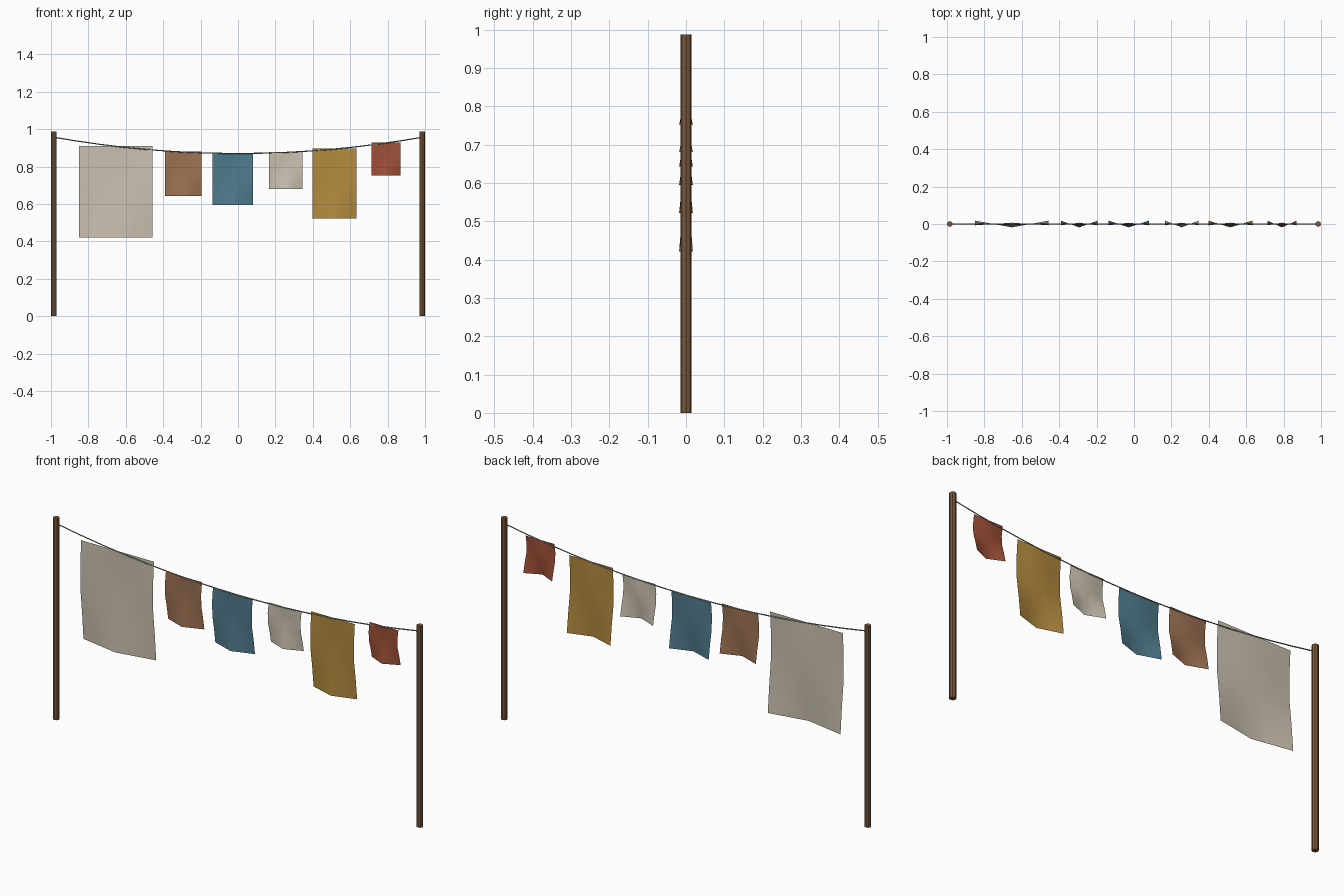
import bpy
import bmesh
import math

default = bpy.data.objects.get("Cube")
if default:
    bpy.data.objects.remove(default, do_unlink=True)


def material(name, rgb):
    mat = bpy.data.materials.new(name)
    mat.use_nodes = True
    color = (*rgb, 1)
    mat.diffuse_color = color
    bsdf = mat.node_tree.nodes["Principled BSDF"]
    bsdf.inputs["Base Color"].default_value = color
    bsdf.inputs["Roughness"].default_value = 0.9
    return mat


wood = material("pole wood", (0.20, 0.10, 0.045))
cord = material("cord grey", (0.25, 0.24, 0.22))
linen = material("linen", (0.60, 0.54, 0.44))
brown = material("brown cloth", (0.34, 0.17, 0.085))
blue = material("blue cloth", (0.08, 0.20, 0.27))
ochre = material("ochre cloth", (0.46, 0.26, 0.05))
red = material("red cloth", (0.35, 0.08, 0.04))

POLE_X, POLE_R, POLE_H = 0.985, 0.015, 0.987


def line_z(x):
    """Height of the sagging cord at x."""
    return 0.87 + 0.087 * (x / POLE_X) ** 2


# Poles
for side, x in (("left", POLE_X), ("right", -POLE_X)):
    bpy.ops.mesh.primitive_cylinder_add(vertices=8, radius=POLE_R, depth=POLE_H,
                                        location=(x, 0, POLE_H / 2))
    pole = bpy.context.object
    pole.name = side + "_pole"
    pole.data.materials.append(wood)

# Cord sagging between the poles
curve = bpy.data.curves.new("cord", "CURVE")
curve.dimensions = "3D"
curve.bevel_depth = 0.003
curve.bevel_resolution = 0
spline = curve.splines.new("POLY")
STEPS = 16
spline.points.add(STEPS)
for i, point in enumerate(spline.points):
    x = POLE_X * (2 * i / STEPS - 1)
    point.co = (x, 0, line_z(x), 1)
curve.materials.append(cord)
bpy.context.collection.objects.link(bpy.data.objects.new("cord", curve))

# Fold depth of each row, from the top hem down
FOLDS = (0, -0.007, -0.005, 0.008, 0.018)


def hang_cloth(name, x, width, height, mat):
    """Rippled rectangle hanging from the cord."""
    bm = bmesh.new()
    rows = []
    top = line_z(x) + 0.003
    last = len(FOLDS) - 1
    for j, fold in enumerate(FOLDS):
        z = top - height * j / last
        rows.append([bm.verts.new((x + width * (i / 4 - 0.5),
                                   fold * math.cos(math.pi * i / 2), z))
                     for i in range(5)])
    for upper, lower in zip(rows, rows[1:]):
        for i in range(4):
            face = bm.faces.new((lower[i], lower[i + 1], upper[i + 1], upper[i]))
            face.smooth = True
    mesh = bpy.data.meshes.new(name)
    bm.to_mesh(mesh)
    bm.free()
    mesh.materials.append(mat)
    bpy.context.collection.objects.link(bpy.data.objects.new(name, mesh))


# Laundry
hang_cloth("bed_sheet", -0.653, 0.394, 0.49, linen)
hang_cloth("brown_cloth", -0.293, 0.196, 0.238, brown)
hang_cloth("blue_cloth", -0.028, 0.215, 0.278, blue)
hang_cloth("small_linen", 0.255, 0.178, 0.198, linen)
hang_cloth("ochre_cloth", 0.515, 0.236, 0.375, ochre)
hang_cloth("red_cloth", 0.791, 0.156, 0.177, red)
